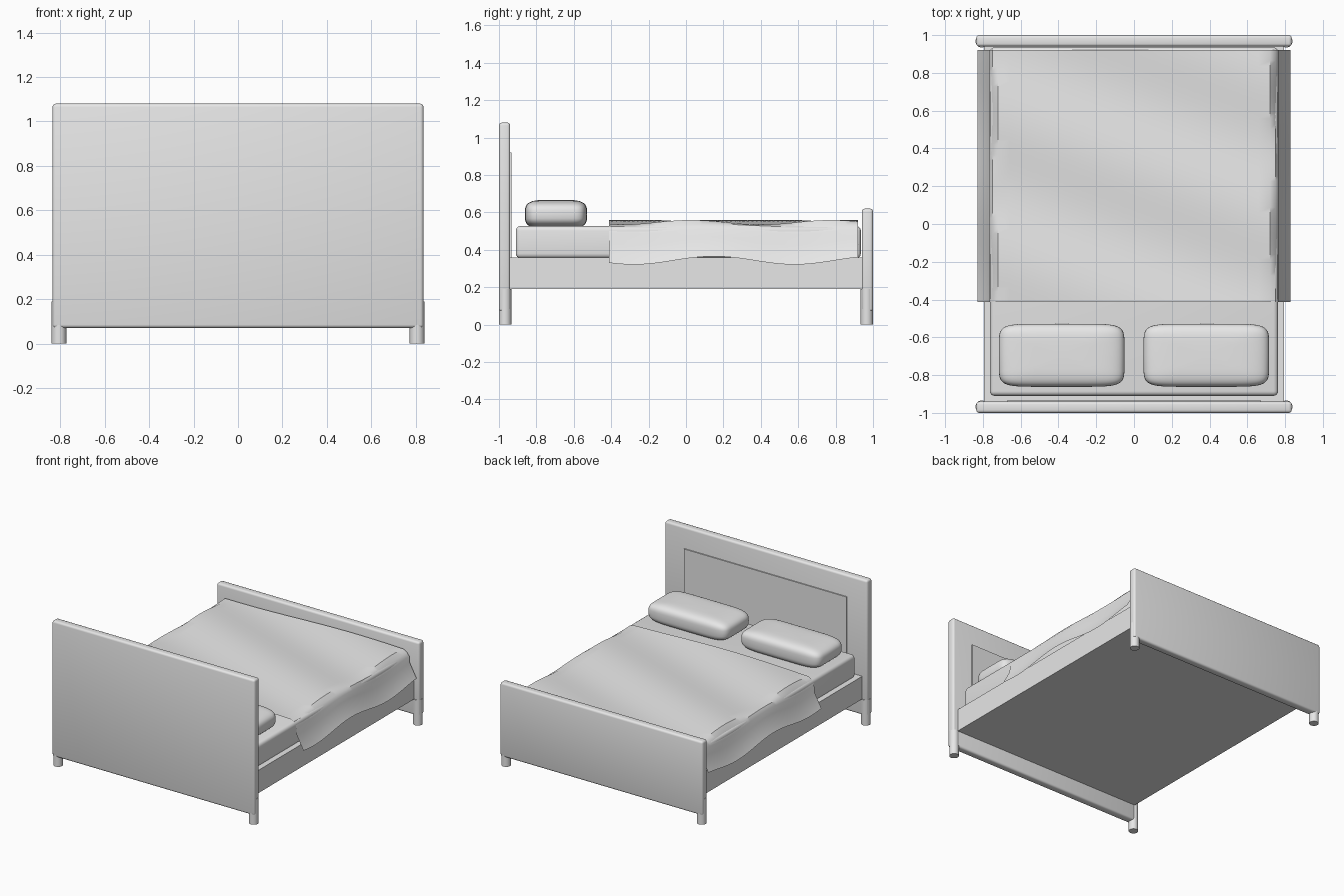
import bpy, bmesh, math
from mathutils import Matrix, Vector

if "Cube" in bpy.data.objects:
    bpy.data.objects.remove(bpy.data.objects["Cube"])

grey = bpy.data.materials.new("light_grey")
grey.diffuse_color = (0.8, 0.8, 0.8, 1)
grey.use_nodes = True
grey.node_tree.nodes["Principled BSDF"].inputs["Base Color"].default_value = grey.diffuse_color


def finish(name, bm, angle=40):
    mesh = bpy.data.meshes.new(name)
    bmesh.ops.recalc_face_normals(bm, faces=bm.faces)
    bm.to_mesh(mesh)
    bm.free()
    mesh.materials.append(grey)
    ob = bpy.data.objects.new(name, mesh)
    bpy.context.collection.objects.link(ob)
    bpy.ops.object.select_all(action='DESELECT')
    ob.select_set(True)
    bpy.context.view_layer.objects.active = ob
    bpy.ops.object.shade_smooth_by_angle(angle=math.radians(angle))
    return ob


def box(name, lo, hi, bevel=0.0, segments=3):
    lo, hi = Vector(lo), Vector(hi)
    bm = bmesh.new()
    bmesh.ops.create_cube(bm, size=1, matrix=Matrix.Translation((lo + hi) / 2)
                          @ Matrix.Diagonal((*(hi - lo), 1)))
    if bevel:
        bmesh.ops.bevel(bm, geom=bm.edges[:], offset=bevel, segments=segments,
                        profile=0.5, affect='EDGES')
    return finish(name, bm)


# Frame and end boards
box("bed_frame", (-0.795, -0.99, 0.19), (0.795, 0.99, 0.36))
box("headboard", (-0.835, -1, 0.07), (0.835, -0.94, 1.08), 0.015)
box("headboard_panel", (-0.67, -0.945, 0.36), (0.67, -0.932, 0.92))
box("footboard", (-0.835, 0.94, 0.07), (0.835, 1, 0.62), 0.015)

# Round legs at the four corners
for sx in (-1, 1):
    for sy in (-1, 1):
        bm = bmesh.new()
        bmesh.ops.create_cone(bm, cap_ends=True, segments=24, radius1=0.033,
                              radius2=0.033, depth=0.19,
                              matrix=Matrix.Translation((sx * 0.806, sy * 0.967, 0.095)))
        finish("leg", bm)

# Mattress with soft edges
box("mattress", (-0.763, -0.91, 0.355), (0.763, 0.935, 0.527), 0.025, 4)


# Pillows: puffed superellipsoids
def pillow(name, cx):
    bm = bmesh.new()
    bmesh.ops.create_uvsphere(bm, u_segments=48, v_segments=24, radius=1)

    def puff(v, p):
        return math.copysign(abs(v) ** p, v)

    for v in bm.verts:
        r = math.hypot(v.co.x, v.co.y)
        c, s = (v.co.x / r, v.co.y / r) if r > 1e-6 else (0, 0)
        w = r ** 0.42
        v.co = (cx + 0.333 * w * puff(c, 0.3),
                -0.695 + 0.167 * w * puff(s, 0.3),
                0.59 + 0.077 * puff(v.co.z, 0.62))
    finish(name, bm, 60)


for side, cx in (("left", -0.383), ("right", 0.383)):
    pillow(side + "_pillow", cx)


# Blanket: gently rippled top with flared wavy flaps over both sides
def top_height(x, y):
    return 0.547 + 0.012 * math.cos((y + 0.38 * x - 0.3) * 2 * math.pi / 0.75)


def hang(y):
    return 0.022 * math.cos((y - 0.15) * 2 * math.pi / 0.86)


bm = bmesh.new()
top_x = [-0.72 + 1.44 * i / 24 for i in range(25)]
drape = [(0.75, 0.53, 0.3), (0.768, 0.50, 0.6), (0.772, 0.447, 1), (0.828, 0.343, 1)]
rows = []
for j in range(49):
    y = -0.412 + 1.332 * j / 48
    pts = [(x, y, top_height(x, y)) for x in top_x]
    side = [(x, z + w * hang(y)) for x, z, w in drape]
    pts = ([(-x, y, z) for x, z in reversed(side)] + pts
           + [(x, y, z) for x, z in side])
    rows.append([bm.verts.new(p) for p in pts])
for a, b in zip(rows, rows[1:]):
    for i in range(len(a) - 1):
        bm.faces.new((a[i], a[i + 1], b[i + 1], b[i]))
blanket = finish("blanket", bm, 35)
